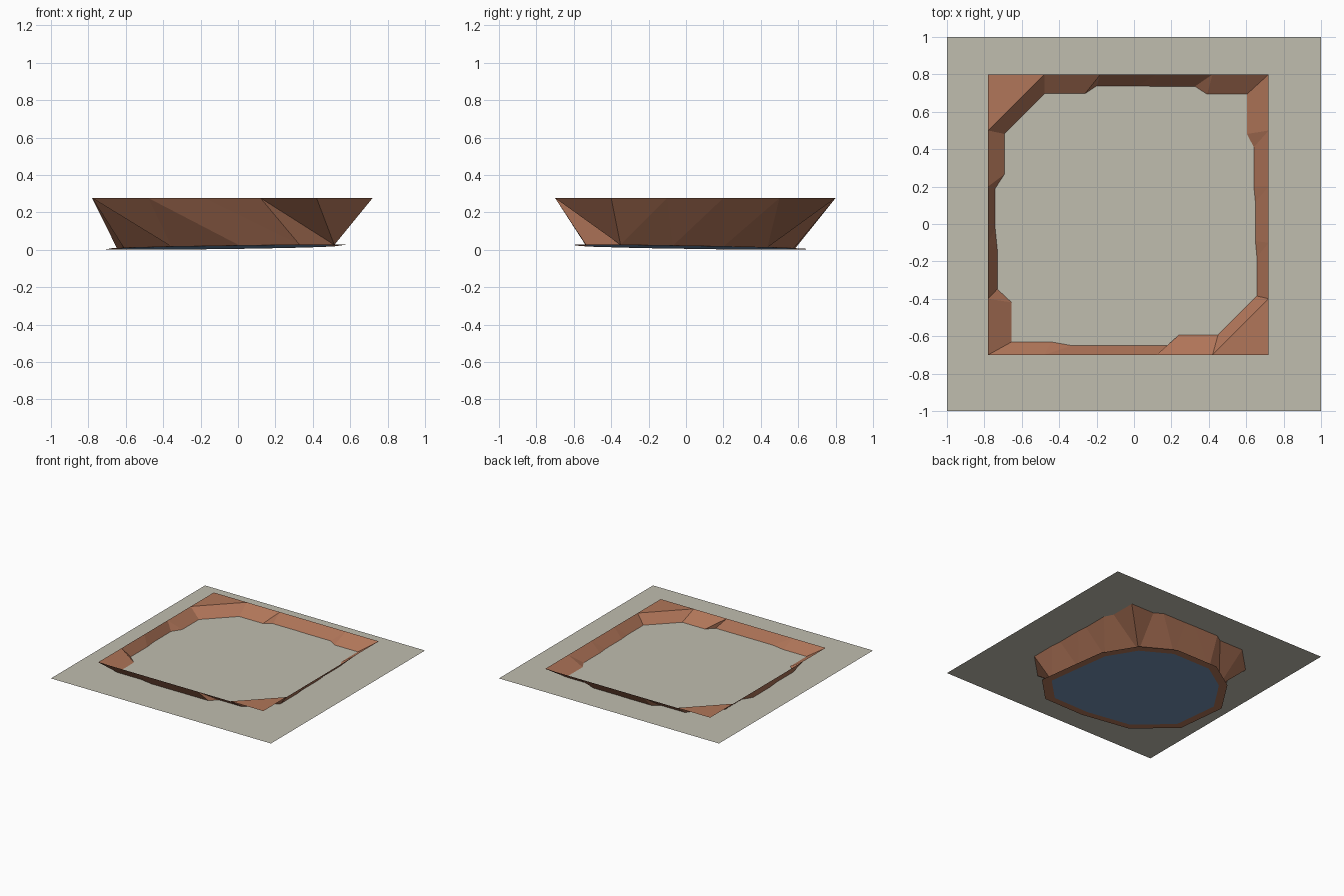
import bpy

if "Cube" in bpy.data.objects:
    bpy.data.objects.remove(bpy.data.objects["Cube"])

# ---------- materials ----------
def material(name, rgb):
    m = bpy.data.materials.new(name)
    m.diffuse_color = (*rgb, 1.0)
    m.use_nodes = True
    m.node_tree.nodes["Principled BSDF"].inputs["Base Color"].default_value = m.diffuse_color
    return m

stone = material("pale_stone", (0.53, 0.51, 0.43))
clay = material("clay_brown", (0.44, 0.18, 0.10))
blue = material("water_blue", (0.17, 0.29, 0.46))

def make(name, verts, faces, mats):
    me = bpy.data.meshes.new(name)
    me.from_pydata(verts, [], faces)
    for m in mats:
        me.materials.append(m)
    ob = bpy.data.objects.new(name, me)
    bpy.context.collection.objects.link(ob)
    return ob

GROUND_Z, RIM_Z = 0.20, 0.277

def bed_z(x, y):
    # slightly tilted bed of the basin
    return max(0.0, 0.0145 + 0.013 * x - 0.0145 * y)

# ---------- ground sheet ----------
make("ground_sheet", [(-1, -1, GROUND_Z), (1, -1, GROUND_Z),
                      (1, 1, GROUND_Z), (-1, 1, GROUND_Z)], [(0, 1, 2, 3)], [stone])

# ---------- bottom outline of the basin, counter-clockwise from front left ----------
ring = [(-0.355, -0.465), (0.01, -0.535), (0.33, -0.535), (0.515, -0.35),
        (0.485, -0.07), (0.453, 0.20), (0.32, 0.435), (0.09, 0.575),
        (-0.25, 0.58), (-0.47, 0.435), (-0.645, 0.165), (-0.61, -0.22)]
cells = [(1, 1), (2, 1), (3, 1), (4, 1), (4, 2), (4, 3),
         (4, 4), (3, 4), (2, 4), (1, 4), (1, 3), (1, 2)]
bottom = dict(zip(cells, ring))

# ---------- basin wall: square 6 x 6 grid, outer row is the rim, next row the bed ----------
verts, index = [], {}
for i in range(6):
    for j in range(6):
        if i in (0, 5) or j in (0, 5):
            p = (-0.78 + 0.3 * i, -0.70 + 0.3 * j, RIM_Z)
        elif (i, j) in bottom:
            x, y = bottom[i, j]
            p = (x, y, bed_z(x, y))
        else:
            continue
        index[i, j] = len(verts)
        verts.append(p)
faces = []
for i in range(5):
    for j in range(5):
        if i in (0, 4) or j in (0, 4):
            a, b = index[i, j], index[i + 1, j]
            c, d = index[i + 1, j + 1], index[i, j + 1]
            faces += [(a, b, c), (a, c, d)]
make("basin_wall", verts, faces, [clay])

# ---------- basin bed: blue middle with a brown lip reaching past the wall ----------
cx, cy, n = -0.07, 0.0, len(ring)
outer = [(cx + (x - cx) * 1.11, cy + (y - cy) * 1.11) for x, y in ring]
bed = make("basin_bed", [(x, y, bed_z(x, y)) for x, y in ring + outer],
           [tuple(range(n))] + [(k, n + k, n + (k + 1) % n, (k + 1) % n) for k in range(n)],
           [blue, clay])
for poly in bed.data.polygons:
    poly.material_index = 0 if poly.index == 0 else 1
